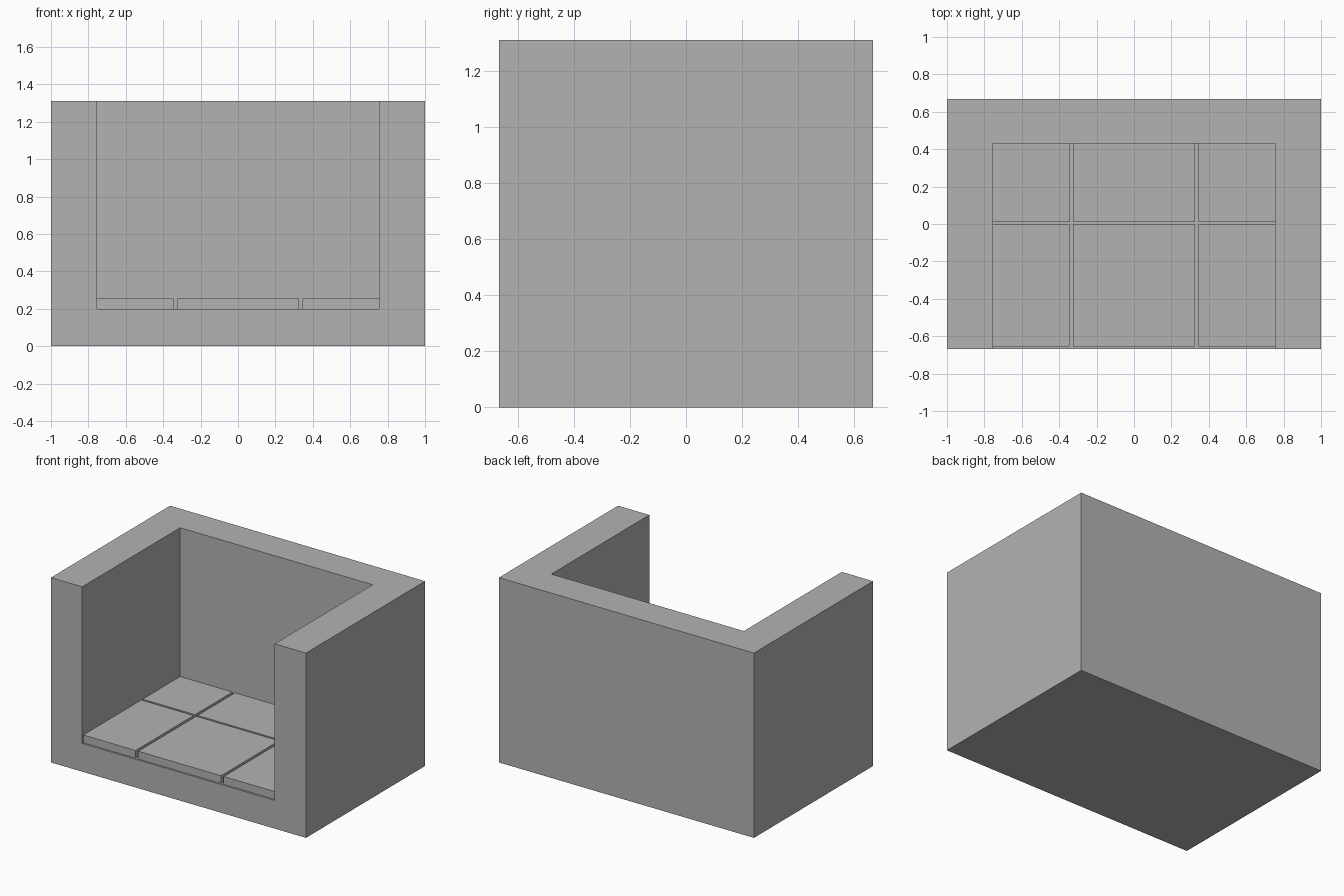
import bpy

if "Cube" in bpy.data.objects:
    bpy.data.objects.remove(bpy.data.objects["Cube"], do_unlink=True)

grey = bpy.data.materials.new("plain_grey")
grey.use_nodes = True
colour = (0.45, 0.45, 0.45, 1)
grey.diffuse_color = colour
grey.node_tree.nodes["Principled BSDF"].inputs["Base Color"].default_value = colour


def box(name, xs, ys, zs):
    """Axis-aligned box spanning the given ranges."""
    spans = (xs, ys, zs)
    bpy.ops.mesh.primitive_cube_add(size=1)
    ob = bpy.context.object
    ob.name = name
    for v in ob.data.vertices:
        v.co = [(a + b) / 2 + c * (b - a) for (a, b), c in zip(spans, v.co)]
    ob.data.materials.append(grey)
    return ob


WIDTH, DEPTH, HEIGHT = 1.0, 0.667, 1.31   # half width, half depth, full height
INNER_X, INNER_BACK, FLOOR = 0.755, 0.43, 0.2

# Frame: solid block with the seat space cut out of the front and top
frame = box("seat_frame", (-WIDTH, WIDTH), (-DEPTH, DEPTH), (0, HEIGHT))
cutter = box("seat_space_cutter", (-INNER_X, INNER_X), (-1, INNER_BACK), (FLOOR, 2))
cutter.hide_render = True
cut = frame.modifiers.new("seat_space", 'BOOLEAN')
cut.operation = 'DIFFERENCE'
cut.solver = 'EXACT'
cut.object = cutter
bpy.context.view_layer.objects.active = frame
bpy.ops.object.modifier_apply(modifier=cut.name)
bpy.data.objects.remove(cutter, do_unlink=True)

# Seat pads: three columns in two rows, with narrow gaps between
columns = {"right": (-INNER_X, -0.345), "middle": (-0.325, 0.325), "left": (0.345, INNER_X)}
rows = {"front": (-0.654, -0.004), "back": (0.011, INNER_BACK)}
for row, ys in rows.items():
    for column, xs in columns.items():
        box(f"seat_pad_{row}_{column}", xs, ys, (FLOOR, 0.255))
